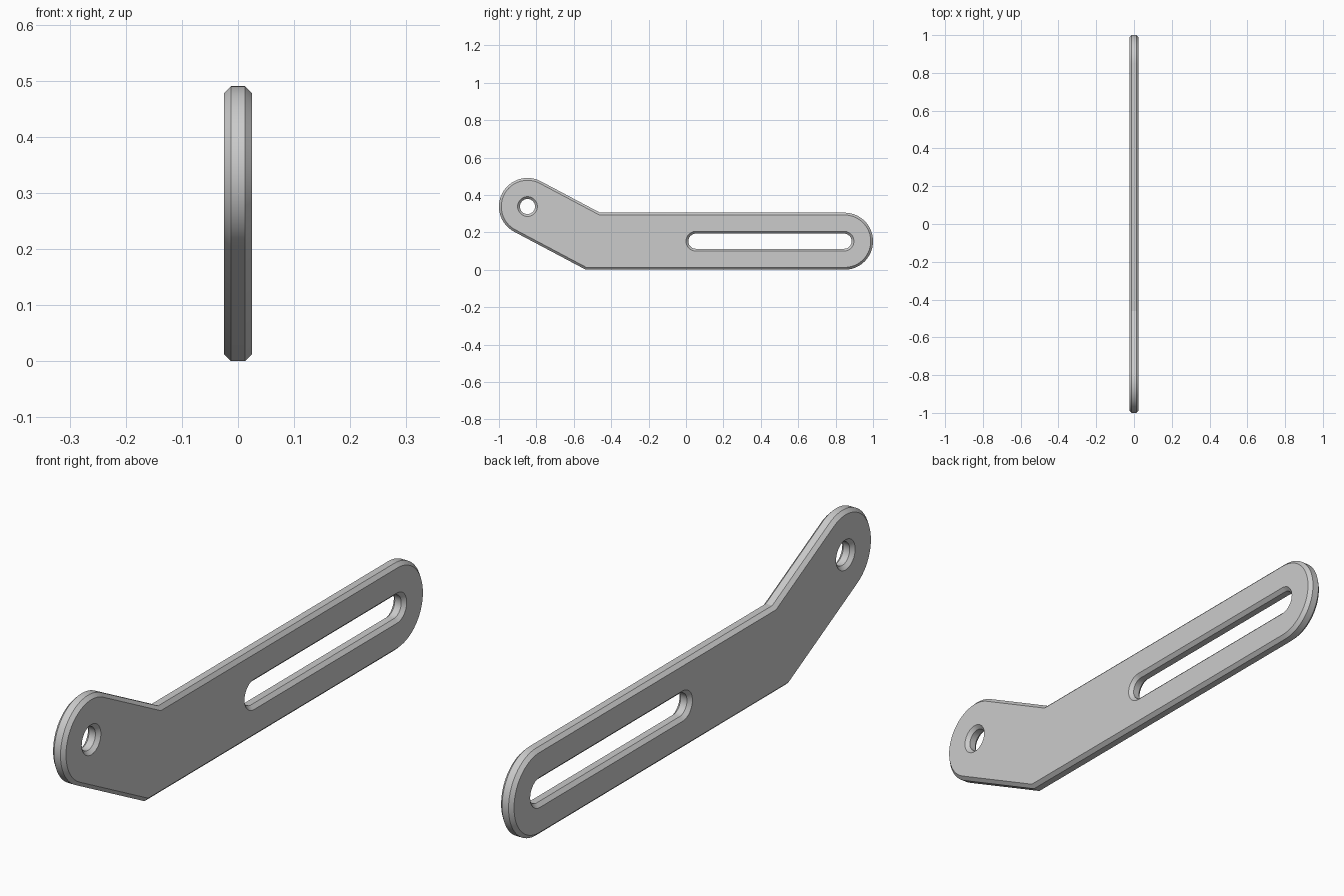
import bpy, bmesh, math
from mathutils import Vector

if "Cube" in bpy.data.objects:
    bpy.data.objects.remove(bpy.data.objects["Cube"])

HALF, CORE = 0.025, 0.0125           # half thickness, half width of the straight rim
CHAMFER = 0.0125
R = 0.1525                           # half width of the bar
PIVOT = Vector((-0.8475, 0.338))     # centre of the raised round end
BEND = Vector((-0.4975, R))          # where the bar turns
END = Vector((1 - R, R))             # centre of the straight round end
SEG = 36


def arc(centre, r, start, sweep, n):
    return [centre + Vector((math.cos(start + sweep * i / n),
                             math.sin(start + sweep * i / n))) * r
            for i in range(n + 1)]


def outline(r):
    """Bent bar with two round ends and mitred corners at the bend."""
    d = PIVOT - BEND
    tilt = math.atan2(d.y, -d.x)
    miter = Vector((r * math.tan(tilt / 2), r))
    return (arc(END, r, -math.pi / 2, math.pi, SEG) + [BEND + miter]
            + arc(PIVOT, r, math.pi / 2 - tilt, math.pi, SEG) + [BEND - miter])


def slot(r):
    a, b = Vector((0.053, R)), Vector((0.845, R))
    return (arc(b, r, -math.pi / 2, math.pi, SEG // 2)
            + arc(a, r, math.pi / 2, math.pi, SEG // 2))


def hole(r):
    return arc(PIVOT, r, 0, 2 * math.pi, SEG)[:-1]


bm = bmesh.new()
caps = {-HALF: [], HALF: []}

# Chamfered walls: four rings per loop, joined with quads
for shape, rim, face in ((outline, R, R - CHAMFER),
                         (slot, 0.0405, 0.053),
                         (hole, 0.0405, 0.053)):
    rings = []
    for x, r in ((-HALF, face), (-CORE, rim), (CORE, rim), (HALF, face)):
        ring = [bm.verts.new((x, p.x, p.y)) for p in shape(r)]
        rings.append(ring)
        if x in caps:
            n = len(ring)
            caps[x] += [bm.edges.new((ring[i], ring[(i + 1) % n])) for i in range(n)]
    for a, b in zip(rings, rings[1:]):
        n = len(a)
        for i in range(n):
            j = (i + 1) % n
            bm.faces.new((a[i], a[j], b[j], b[i]))

# Flat sides with the openings left free
for x, edges in caps.items():
    bmesh.ops.triangle_fill(bm, use_beauty=True, edges=edges,
                            normal=(1 if x > 0 else -1, 0, 0))
bmesh.ops.recalc_face_normals(bm, faces=bm.faces)

mesh = bpy.data.meshes.new("slotted_bracket")
bm.to_mesh(mesh)
bm.free()
bracket = bpy.data.objects.new("slotted_bracket", mesh)
bpy.context.collection.objects.link(bracket)

grey = bpy.data.materials.new("plain grey")
grey.diffuse_color = (0.6, 0.6, 0.6, 1)
grey.use_nodes = True
grey.node_tree.nodes["Principled BSDF"].inputs["Base Color"].default_value = grey.diffuse_color
mesh.materials.append(grey)

bpy.context.view_layer.objects.active = bracket
bracket.select_set(True)
bpy.ops.object.shade_smooth_by_angle(angle=math.radians(20))
